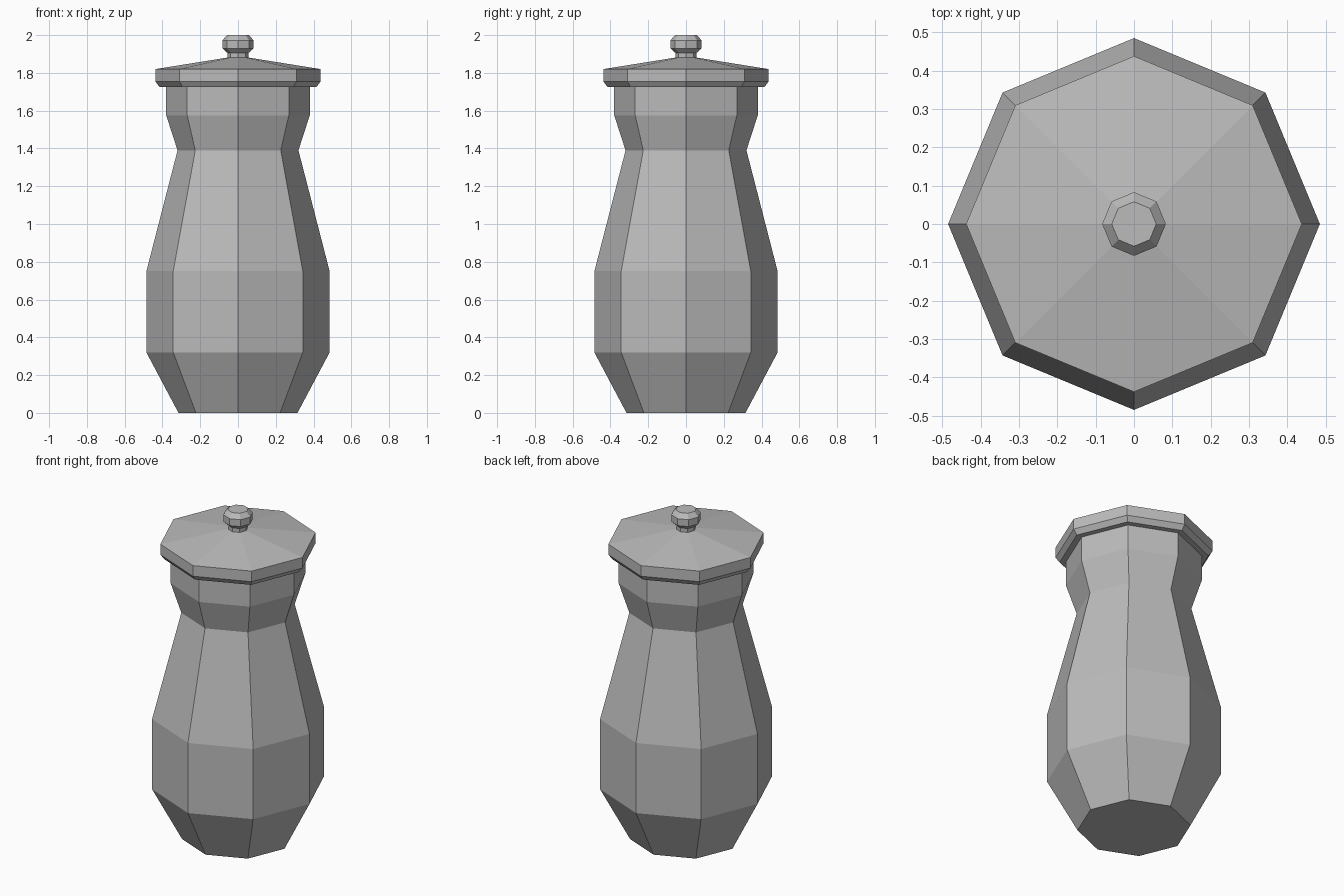
import bpy
import bmesh
import math

SIDES = 8

cube = bpy.data.objects.get("Cube")
if cube:
    bpy.data.objects.remove(cube, do_unlink=True)

# Single plain grey material
grey = bpy.data.materials.new("plain grey")
grey.use_nodes = True
colour = (0.5, 0.5, 0.5, 1)
grey.diffuse_color = colour
grey.node_tree.nodes["Principled BSDF"].inputs["Base Color"].default_value = colour


def lathe(name, profile):
    """Turn a (radius, height) profile into a capped, flat-faced octagonal solid."""
    bm = bmesh.new()
    rings = []
    for radius, z in profile:
        angles = [math.tau * i / SIDES for i in range(SIDES)]
        rings.append([bm.verts.new((radius * math.cos(a), radius * math.sin(a), z))
                      for a in angles])
    for low, high in zip(rings, rings[1:]):
        for i in range(SIDES):
            j = (i + 1) % SIDES
            bm.faces.new((low[i], low[j], high[j], high[i]))
    bm.faces.new(rings[0][::-1])
    bm.faces.new(rings[-1])
    mesh = bpy.data.meshes.new(name)
    bm.to_mesh(mesh)
    bm.free()
    mesh.materials.append(grey)
    obj = bpy.data.objects.new(name, mesh)
    bpy.context.collection.objects.link(obj)
    return obj


# Jar body: tapered foot, full belly, narrow neck, flared collar
lathe("jar_body", [(0.315, 0), (0.485, 0.32), (0.485, 0.75), (0.32, 1.39),
                   (0.38, 1.575), (0.38, 1.73)])

# Lid: chamfered rim rising in a shallow cone
lathe("lid", [(0.415, 1.725), (0.438, 1.755), (0.438, 1.82), (0.05, 1.882)])

# Knob on a short stem
lathe("knob_stem", [(0.055, 1.87), (0.055, 1.91)])
lathe("lid_knob", [(0.055, 1.905), (0.083, 1.93), (0.083, 1.972), (0.058, 2.0)])
